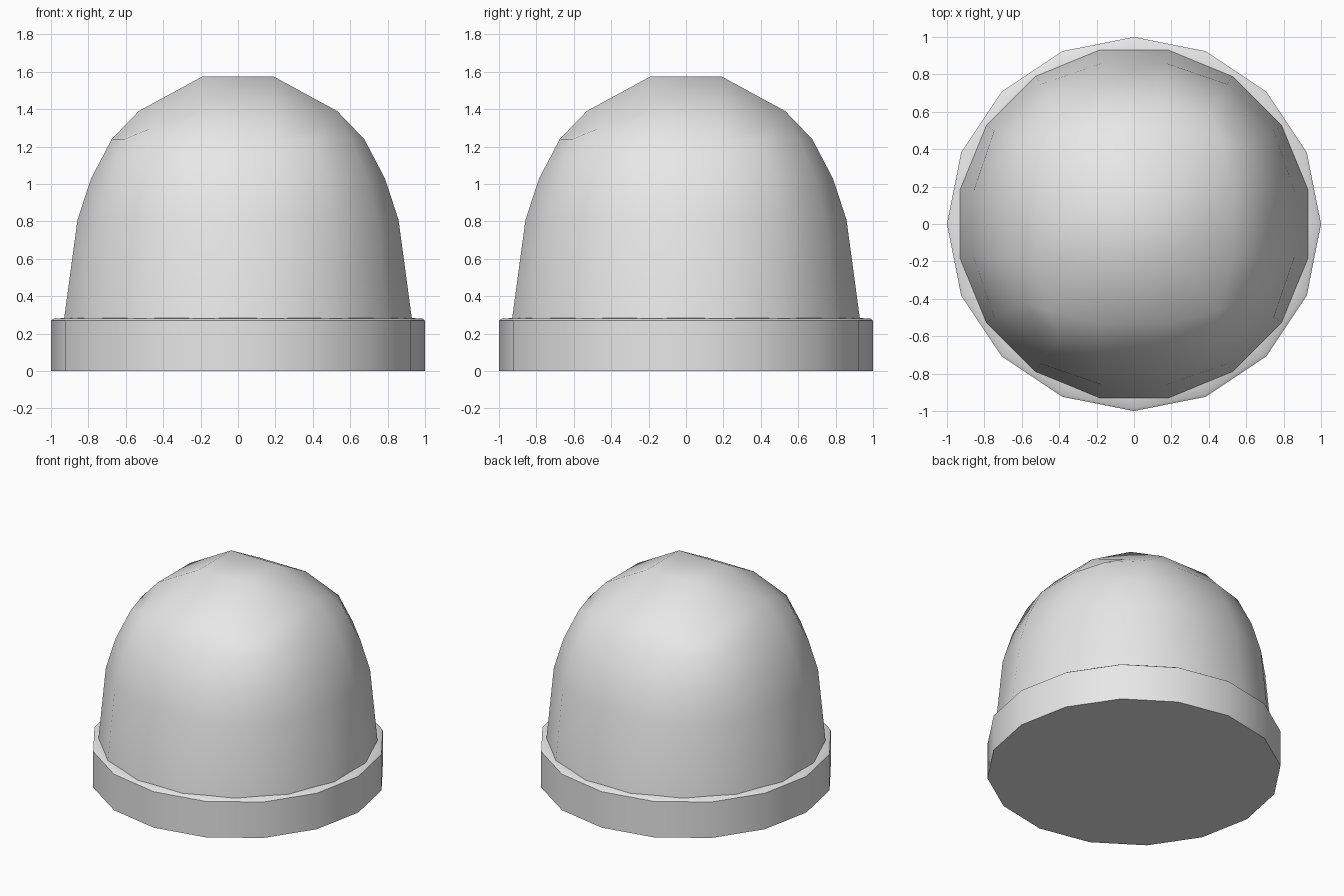
import bpy, bmesh, math

default = bpy.data.objects.get("Cube")
if default:
    bpy.data.objects.remove(default, do_unlink=True)

grey = bpy.data.materials.new("light_grey")
grey.use_nodes = True
colour = (0.8, 0.8, 0.8, 1)
grey.diffuse_color = colour
grey.node_tree.nodes["Principled BSDF"].inputs["Base Color"].default_value = colour


def finish(bm, name, angle):
    """Turn a bmesh into a smooth-shaded object."""
    mesh = bpy.data.meshes.new(name)
    bm.to_mesh(mesh)
    bm.free()
    mesh.materials.append(grey)
    obj = bpy.data.objects.new(name, mesh)
    bpy.context.collection.objects.link(obj)
    bpy.ops.object.select_all(action='DESELECT')
    obj.select_set(True)
    bpy.context.view_layer.objects.active = obj
    bpy.ops.object.shade_smooth_by_angle(angle=math.radians(angle))
    return obj


def quarter_turns(bm, points, z):
    """Repeat points in four quarter turns about z, anticlockwise."""
    out = []
    for k in range(4):
        for x, y in points:
            for _ in range(k):
                x, y = -y, x
            out.append(bm.verts.new((x, y, z)))
    return out


def bridge(bm, low, high):
    n = len(low)
    for i in range(n):
        j = (i + 1) % n
        bm.faces.new((low[i], low[j], high[j], high[i]))


# Base: sixteen-sided disc with a slightly raised rim
bm = bmesh.new()
rings = []
for radius, z in ((1, 0), (1, 0.27), (0.985, 0.28), (0.9, 0.285)):
    angles = [math.tau * i / 16 for i in range(16)]
    rings.append([bm.verts.new((radius * math.cos(a), radius * math.sin(a), z))
                  for a in angles])
for low, high in zip(rings, rings[1:]):
    bridge(bm, low, high)
bm.faces.new(rings[0][::-1])
bm.faces.new(rings[-1])
finish(bm, "base", 35)

# Dome: tapering sixteen-sided wall
bm = bmesh.new()
wall = [(0.27, 0.931, 0.185, 0.79, 0.528),
        (0.81, 0.858, 0.175, 0.747, 0.5),
        (1.03, 0.785, 0.172, 0.69, 0.467),
        (1.24, 0.675, 0.172, 0.606, 0.41)]
rings = [quarter_turns(bm, [(a, b), (c, d), (d, c), (b, a)], z)
         for z, a, b, c, d in wall]
for low, high in zip(rings, rings[1:]):
    bridge(bm, low, high)
bm.faces.new(rings[0][::-1])

# Dome cap: a square crown with four strips and four rounded corners
rim = rings[-1]
crown = quarter_turns(bm, [(0.19, 0.19)], 1.575)
start = quarter_turns(bm, [(0.53, 0.19)], 1.39)
corner = quarter_turns(bm, [(0.46, 0.46)], 1.3)
end = quarter_turns(bm, [(0.19, 0.53)], 1.39)
for k in range(4):
    n = (k + 1) % 4
    r0, r1, r2, r3 = rim[4 * k:4 * k + 4]
    for face in ((r0, r1, corner[k], start[k]),
                 (r1, r2, corner[k]),
                 (r2, r3, end[k], corner[k]),
                 (r3, rim[4 * n], start[n], end[k]),
                 (crown[k], start[k], corner[k], end[k]),
                 (crown[k], end[k], start[n], crown[n])):
        bm.faces.new(face)
bm.faces.new(crown)
finish(bm, "dome", 50)
